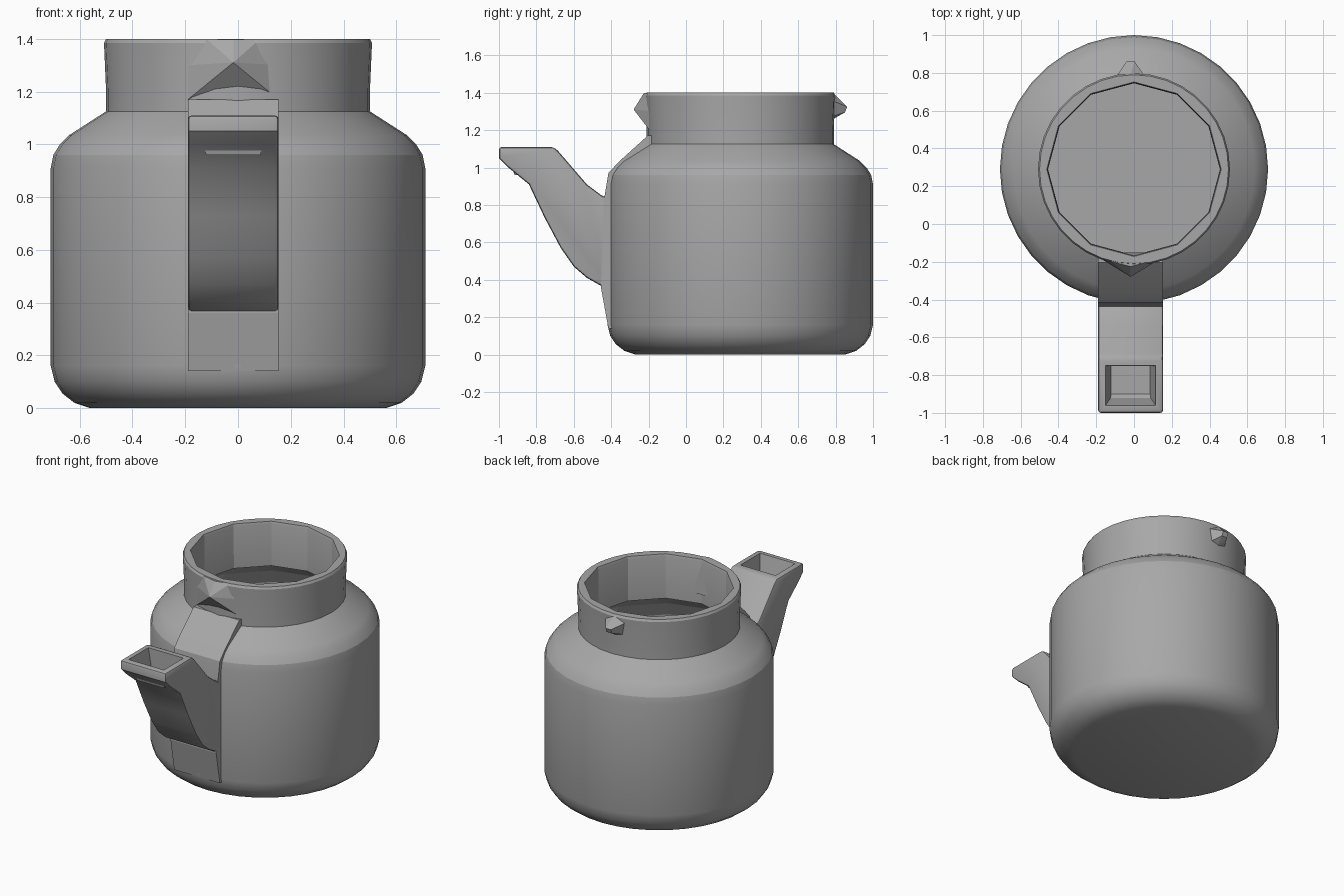
import bpy, bmesh, math
from mathutils import Vector

default = bpy.data.objects.get("Cube")
if default:
    bpy.data.objects.remove(default, do_unlink=True)

grey = bpy.data.materials.new("plain grey")
grey.use_nodes = True
COLOUR = (0.39, 0.39, 0.39, 1)
grey.diffuse_color = COLOUR
grey.node_tree.nodes["Principled BSDF"].inputs["Base Color"].default_value = COLOUR

AXIS_Y = 0.29      # centre line of the pot
SPOUT_X = -0.018   # centre line of the spout and lips
SEGMENTS = 36


def finish(bm, name, angle=20):
    bmesh.ops.recalc_face_normals(bm, faces=bm.faces)
    mesh = bpy.data.meshes.new(name)
    bm.to_mesh(mesh)
    bm.free()
    mesh.materials.append(grey)
    obj = bpy.data.objects.new(name, mesh)
    bpy.context.collection.objects.link(obj)
    bpy.ops.object.select_all(action='DESELECT')
    obj.select_set(True)
    bpy.context.view_layer.objects.active = obj
    bpy.ops.object.shade_smooth_by_angle(angle=math.radians(angle))
    return obj


def lathe(name, profile, closed):
    """Revolve (radius, z, faceted) points; faceted rings become 12-sided."""
    bm = bmesh.new()
    rings = []
    for r, z, faceted in profile:
        ring = []
        for i in range(SEGMENTS):
            a = math.tau * i / SEGMENTS
            k = 1
            if faceted:
                side = math.tau / 12
                k = math.cos(side / 2) / math.cos(a % side - side / 2)
            ring.append(bm.verts.new((r * k * math.sin(a), AXIS_Y - r * k * math.cos(a), z)))
        rings.append(ring)
    pairs = list(zip(rings, rings[1:]))
    if closed:
        pairs.append((rings[-1], rings[0]))
    else:
        bm.faces.new(rings[0])
        bm.faces.new(rings[-1])
    for low, high in pairs:
        for i in range(SEGMENTS):
            j = (i + 1) % SEGMENTS
            bm.faces.new((low[i], low[j], high[j], high[i]))
    return finish(bm, name)


def side_extrusion(outline, half_width):
    """Extrude a (y, z) outline across x around the spout centre line."""
    bm = bmesh.new()
    left, right = ([bm.verts.new((SPOUT_X + s * half_width, y, z)) for y, z in outline]
                   for s in (-1, 1))
    bm.faces.new(left)
    bm.faces.new(right)
    for i in range(len(outline)):
        j = (i + 1) % len(outline)
        bm.faces.new((left[i], left[j], right[j], right[i]))
    bmesh.ops.recalc_face_normals(bm, faces=bm.faces)
    return bm


def hull(name, points):
    bm = bmesh.new()
    for p in points:
        bm.verts.new(p)
    bmesh.ops.convex_hull(bm, input=bm.verts)
    return finish(bm, name, 10)


# Hollow pot body with rounded base and shoulder
outer = [(0.56, 0), (0.62, 0.02), (0.665, 0.055), (0.695, 0.1), (0.71, 0.16),
         (0.71, 0.91), (0.70, 0.96), (0.675, 1.0), (0.64, 1.035), (0.5, 1.125)]
inner = [(0.46, 1.11), (0.6, 1.0), (0.65, 0.9), (0.65, 0.16), (0.55, 0.06)]
lathe("pot_body", [(r, z, False) for r, z in outer] + [(r, z, True) for r, z in inner], False)

# Neck, round outside and twelve-sided inside
lathe("neck", [(0.5, 1.1, False), (0.5, 1.2, False), (0.508, 1.385, False), (0.5, 1.4, False),
               (0.462, 1.4, True), (0.457, 1.385, True), (0.455, 1.1, True)], True)

# Flat mounting pad on the front of the body
pad = side_extrusion([(-0.415, 0.14), (-0.455, 0.36), (-0.44, 0.82), (-0.415, 0.97),
                      (-0.36, 1.03), (-0.205, 1.17), (-0.17, 1.17), (-0.17, 1.11),
                      (-0.3, 1.02), (-0.37, 0.9), (-0.37, 0.14)], 0.172)
finish(pad, "spout_pad", 10)

# Spout with a recessed mouth in its top face
spout = side_extrusion([(-1.0, 1.11), (-1.0, 1.05), (-0.95, 1.0), (-0.84, 0.91), (-0.755, 0.73),
                        (-0.67, 0.57), (-0.6, 0.47), (-0.53, 0.41), (-0.45, 0.365),
                        (-0.4, 0.36), (-0.4, 0.83), (-0.45, 0.85), (-0.53, 0.91),
                        (-0.685, 1.09), (-0.71, 1.11)], 0.172)
top = max(spout.faces, key=lambda f: f.calc_center_median().z)
edges = [e for e in spout.edges if len([f for f in e.link_faces if abs(f.normal.x) > 0.9]) == 1]
edges += [e for e in top.edges if e not in edges]
bmesh.ops.bevel(spout, geom=edges, offset=0.015, segments=2, affect='EDGES', profile=0.5)
bmesh.ops.recalc_face_normals(spout, faces=spout.faces)
spout.faces.ensure_lookup_table()
mouth = max((f for f in spout.faces if f.normal.z > 0.99), key=lambda f: f.calc_area())
bmesh.ops.inset_individual(spout, faces=[mouth], thickness=0.035)
hole = bmesh.ops.extrude_discrete_faces(spout, faces=[mouth])["faces"][0]
centre = hole.calc_center_median()
for v in hole.verts:
    v.co = centre + (v.co - centre) * 0.78 + Vector((0, 0.02, -0.15))
finish(spout, "spout", 25)

# Pointed pouring lip on the front of the neck
lip = [(SPOUT_X, -0.28, 1.31), (SPOUT_X, -0.225, 1.398)]
for s in (-1, 1):
    lip += [(SPOUT_X + s * 0.172, -0.172, 1.17), (SPOUT_X + s * 0.172, -0.175, 1.3),
            (SPOUT_X + s * 0.1, -0.2, 1.398), (SPOUT_X + s * 0.1, -0.17, 1.398),
            (SPOUT_X + s * 0.15, -0.15, 1.17)]
hull("pouring_lip", lip)

# Small catch on the back of the neck
catch = [(SPOUT_X, 0.79, 1.395), (SPOUT_X, 0.77, 1.25)]
for s in (-1, 1):
    catch += [(SPOUT_X + s * 0.02, 0.862, 1.325), (SPOUT_X + s * 0.02, 0.85, 1.295),
              (SPOUT_X + s * 0.08, 0.775, 1.36), (SPOUT_X + s * 0.06, 0.775, 1.27)]
hull("back_catch", catch)
